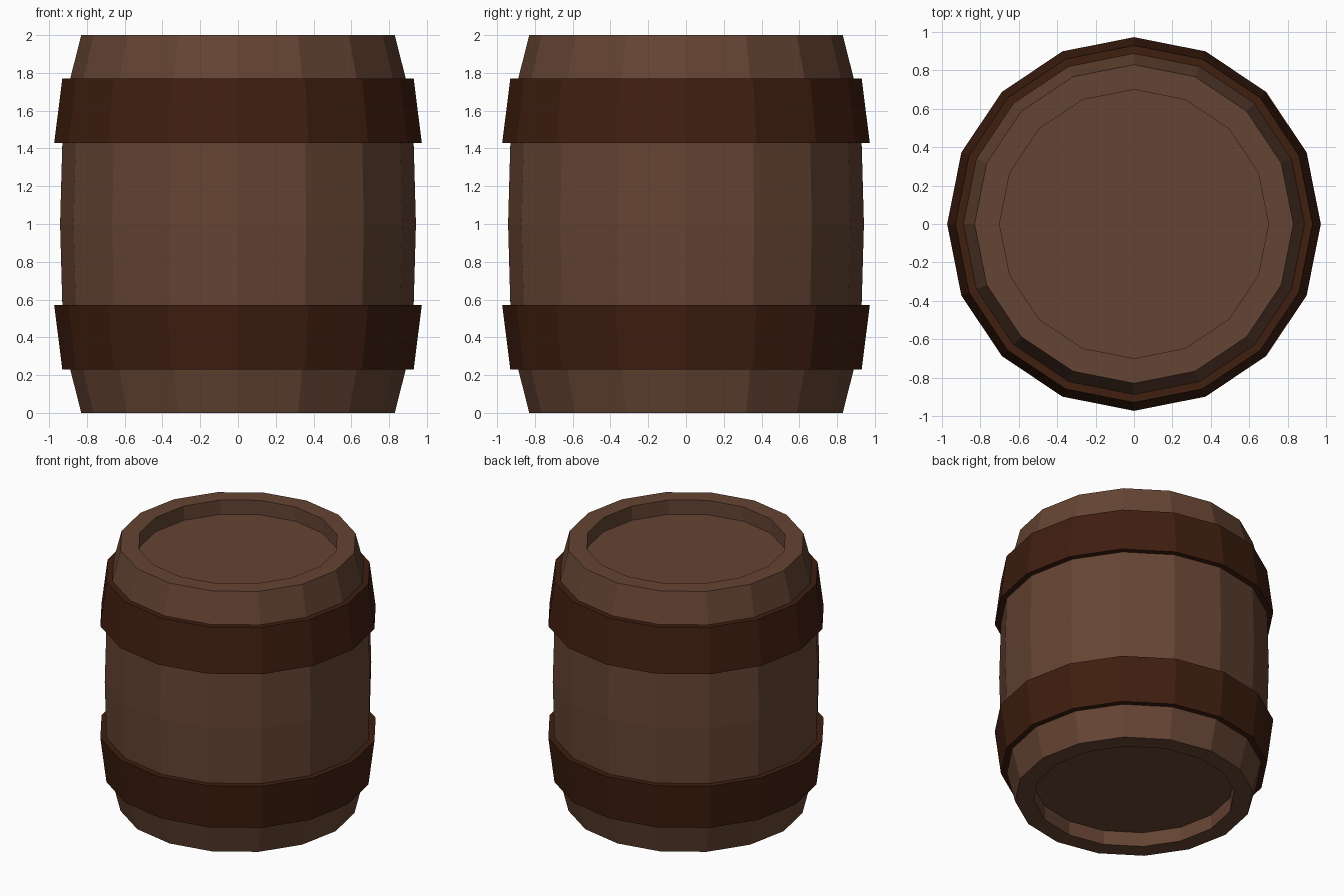
import bpy, bmesh
from math import cos, sin, tau

if "Cube" in bpy.data.objects:
    bpy.data.objects.remove(bpy.data.objects["Cube"])

SIDES = 16


def material(name, rgb):
    mat = bpy.data.materials.new(name)
    mat.diffuse_color = (*rgb, 1)
    mat.use_nodes = True
    mat.node_tree.nodes["Principled BSDF"].inputs["Base Color"].default_value = mat.diffuse_color
    return mat


def lathe(name, profile, mat, closed=False):
    """Revolve (radius, z) points round z; open profiles get end caps."""
    bm = bmesh.new()
    rings = [[bm.verts.new((r * cos(tau * i / SIDES), r * sin(tau * i / SIDES), z))
              for i in range(SIDES)] for r, z in profile]
    pairs = list(zip(rings, rings[1:]))
    if closed:
        pairs.append((rings[-1], rings[0]))
    for a, b in pairs:
        for i in range(SIDES):
            j = (i + 1) % SIDES
            bm.faces.new((a[i], a[j], b[j], b[i]))
    if not closed:
        bm.faces.new(rings[0])
        bm.faces.new(rings[-1])
    bmesh.ops.recalc_face_normals(bm, faces=bm.faces)
    mesh = bpy.data.meshes.new(name)
    bm.to_mesh(mesh)
    bm.free()
    mesh.materials.append(mat)
    obj = bpy.data.objects.new(name, mesh)
    bpy.context.collection.objects.link(obj)
    return obj


wood = material("wood", (0.13, 0.058, 0.033))
iron = material("hoop_brown", (0.05, 0.013, 0.005))

# Bulging body with a recessed lid at each end
half = [(0.70, 0.11), (0.70, 0), (0.83, 0), (0.888, 0.23), (0.93, 0.57)]
body = half + [(0.942, 1.0)] + [(r, 2 - z) for r, z in reversed(half)]
lathe("barrel_body", body, wood)

# Tapered hoops, mirrored about the middle
hoop = [(0.885, 0.23), (0.93, 0.23), (0.973, 0.57), (0.925, 0.57)]
lathe("lower_hoop", hoop, iron, closed=True)
lathe("upper_hoop", [(r, 2 - z) for r, z in hoop], iron, closed=True)
